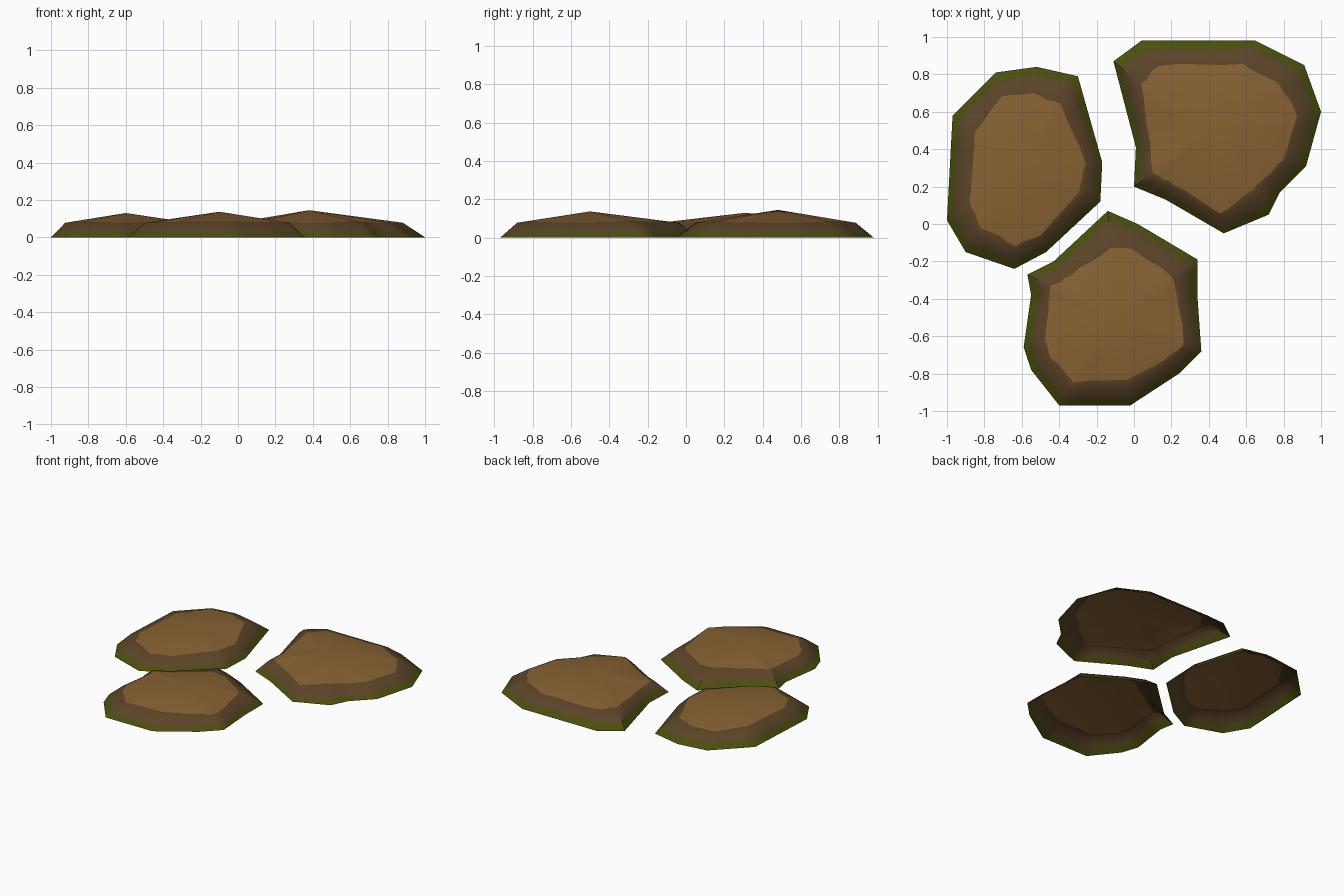
import bpy, math, random

if "Cube" in bpy.data.objects:
    bpy.data.objects.remove(bpy.data.objects["Cube"])

random.seed(4)

def material(name, rgb):
    m = bpy.data.materials.new(name)
    m.diffuse_color = (*rgb, 1)
    m.use_nodes = True
    m.node_tree.nodes["Principled BSDF"].inputs["Base Color"].default_value = m.diffuse_color
    return m

MATS = [material("moss green", (0.068, 0.078, 0.004)),
        material("dark earth brown", (0.105, 0.058, 0.021)),
        material("tan stone", (0.245, 0.122, 0.033))]

SHOULDER = 0.81      # shoulder ring, as a scale of the outline toward the peak
SHOULDER_Z = 0.078
STEPS = 4            # extra points per side, so colour borders can wander

def stone(name, peak, outline):
    """Open-bottomed shallow stone; outline rows are x, y, tan border scale."""
    px, py, pz = peak
    rim = []
    for i, a in enumerate(outline):
        b = outline[(i + 1) % len(outline)]
        for k in range(STEPS):
            t = k / STEPS
            rim.append([a[j] + (b[j] - a[j]) * t for j in range(3)])
    n = len(rim)
    verts, faces, mats = [], [], []

    def add(x, y, s):
        # a point on the stone's surface at scale s along the ray to the peak
        if s >= SHOULDER:
            z = SHOULDER_Z * (1 - s) / (1 - SHOULDER)
        else:
            z = SHOULDER_Z + (pz - SHOULDER_Z) * (1 - s / SHOULDER)
        verts.append((px + (x - px) * s, py + (y - py) * s, z))

    # rings: ground rim, moss border, shoulder, tan border
    for ring in range(4):
        for x, y, tan in rim:
            ang = math.atan2(y - py, x - px)
            moss = 0.925 - 0.018 * math.cos(ang - 2.4) + random.uniform(-.01, .01)
            tan = min(tan + random.uniform(-.012, .012), SHOULDER - 0.01)
            add(x, y, (1.0, moss, SHOULDER, tan)[ring])
    verts.append((px, py, pz))
    for ring, mat in enumerate((0, 1, 1)):
        for i in range(n):
            j = (i + 1) % n
            a, b = ring * n, (ring + 1) * n
            faces.append((a + i, a + j, b + j, b + i))
            mats.append(mat)
    for i in range(n):
        faces.append((3 * n + i, 3 * n + (i + 1) % n, 4 * n))
        mats.append(2)

    mesh = bpy.data.meshes.new(name)
    mesh.from_pydata(verts, [], faces)
    for m in MATS:
        mesh.materials.append(m)
    mesh.polygons.foreach_set("material_index", mats)
    mesh.update()
    ob = bpy.data.objects.new(name, mesh)
    bpy.context.collection.objects.link(ob)
    bpy.ops.object.select_all(action='DESELECT')
    ob.select_set(True)
    bpy.context.view_layer.objects.active = ob
    bpy.ops.object.shade_smooth_by_angle(angle=math.radians(42))

# outlines run counter-clockwise
stone("left_stone", (-0.60, 0.31, 0.13), [
    (-0.30, 0.79, .69), (-0.52, 0.84, .73), (-0.74, 0.81, .74), (-0.97, 0.58, .68),
    (-1.00, 0.02, .70), (-0.90, -0.15, .72), (-0.64, -0.24, .77), (-0.47, -0.15, .79),
    (-0.18, 0.12, .72), (-0.17, 0.33, .79)])

stone("right_stone", (0.38, 0.48, 0.145), [
    (1.00, 0.60, .80), (0.91, 0.85, .74), (0.65, 0.98, .75), (0.04, 0.98, .74),
    (-0.11, 0.87, .69), (0.01, 0.41, .79), (0.00, 0.20, .74), (0.17, 0.13, .77),
    (0.48, -0.05, .80), (0.72, 0.05, .72), (0.78, 0.17, .77), (0.92, 0.31, .78)])

stone("front_stone", (-0.10, -0.50, 0.137), [
    (0.34, -0.40, .77), (0.34, -0.19, .70), (0.02, 0.00, .73), (-0.14, 0.07, .65),
    (-0.43, -0.20, .74), (-0.57, -0.27, .73), (-0.55, -0.38, .79), (-0.59, -0.66, .77),
    (-0.55, -0.78, .76), (-0.40, -0.97, .73), (-0.02, -0.97, .71), (0.24, -0.80, .76),
    (0.36, -0.68, .80)])
